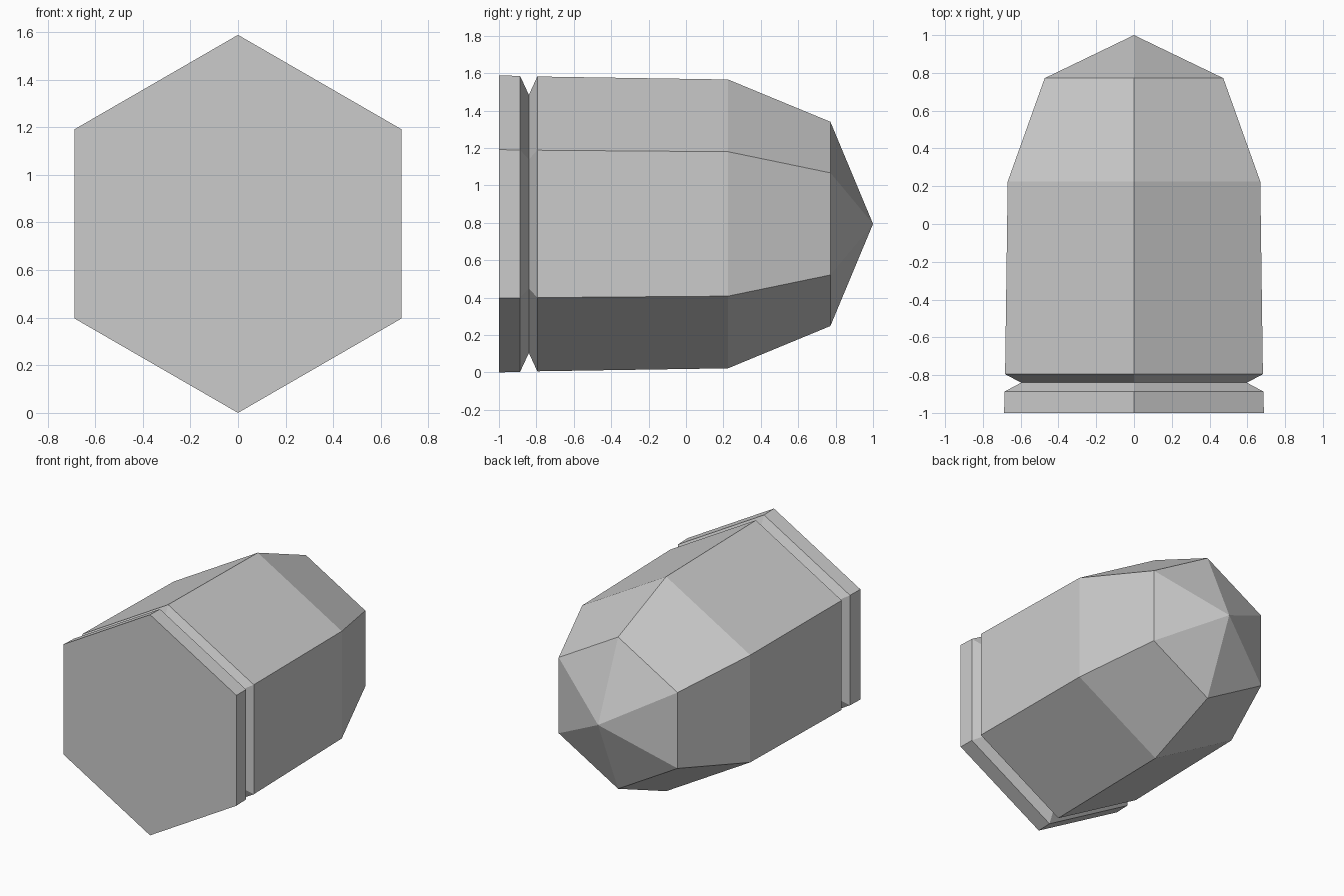
import bpy, bmesh, math

if "Cube" in bpy.data.objects:
    bpy.data.objects.remove(bpy.data.objects["Cube"])

SIDES = 6
CENTRE_Z = 0.794

# Lengthwise profile (y, corner radius): rim, groove, body, taper, shoulder
profile = [(-1.0, 0.794), (-0.887, 0.791), (-0.84, 0.69),
           (-0.795, 0.788), (0.225, 0.772), (0.772, 0.546)]

bm = bmesh.new()


def ring(y, radius):
    """Hexagonal ring with one corner pointing up."""
    angles = [math.pi / 2 + math.tau * i / SIDES for i in range(SIDES)]
    return [bm.verts.new((radius * math.cos(a), y, CENTRE_Z + radius * math.sin(a)))
            for a in angles]


rings = [ring(y, r) for y, r in profile]

# Side walls
for a, b in zip(rings, rings[1:]):
    for i in range(SIDES):
        j = (i + 1) % SIDES
        bm.faces.new((a[i], a[j], b[j], b[i]))

# Flat base and pointed tip
bm.faces.new(rings[0])
tip = bm.verts.new((0, 1.0, CENTRE_Z))
for i in range(SIDES):
    bm.faces.new((rings[-1][i], rings[-1][(i + 1) % SIDES], tip))

bmesh.ops.recalc_face_normals(bm, faces=bm.faces)
mesh = bpy.data.meshes.new("grooved_hexagonal_slug")
bm.to_mesh(mesh)
bm.free()
bpy.context.collection.objects.link(bpy.data.objects.new("grooved_hexagonal_slug", mesh))
